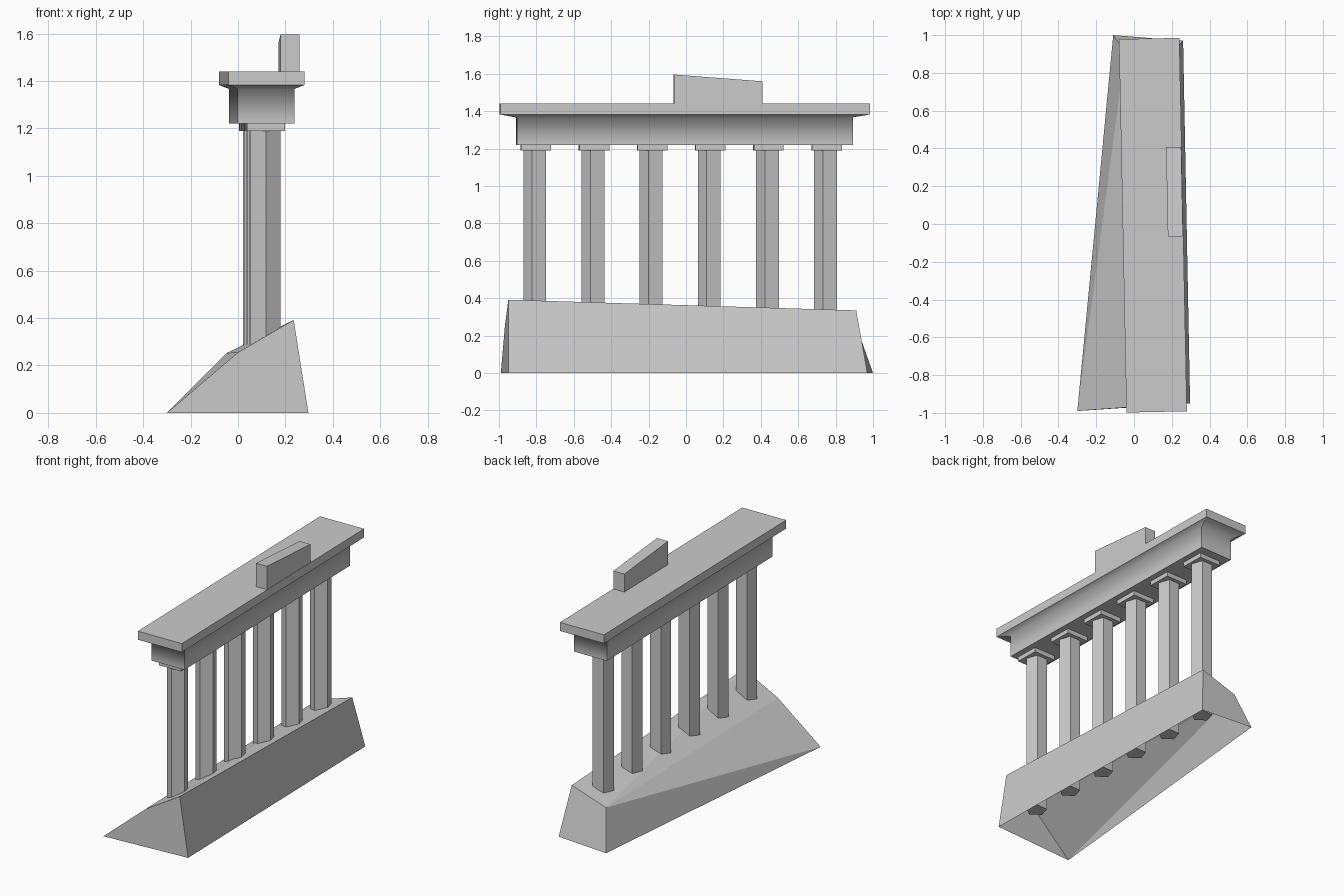
import bpy, bmesh, math
from mathutils import Matrix, Vector

if "Cube" in bpy.data.objects:
    bpy.data.objects.remove(bpy.data.objects["Cube"])

# Shared frame of the colonnade: turned slightly about z
FRAME = Matrix.Translation((0.10, 0, 0)) @ Matrix.Rotation(math.radians(1.15), 4, 'Z')


def add_object(name, bm, frame=None, normals=True):
    if normals:
        bmesh.ops.recalc_face_normals(bm, faces=bm.faces)
    mesh = bpy.data.meshes.new(name)
    bm.to_mesh(mesh)
    bm.free()
    obj = bpy.data.objects.new(name, mesh)
    bpy.context.collection.objects.link(obj)
    if frame:
        obj.matrix_world = frame
    return obj


def loft(bm, rings):
    """Bridge equal rings of points and cap both ends."""
    vs = [[bm.verts.new(p) for p in ring] for ring in rings]
    n = len(vs[0])
    for a, b in zip(vs, vs[1:]):
        for i in range(n):
            bm.faces.new((a[i], a[(i + 1) % n], b[(i + 1) % n], b[i]))
    bm.faces.new(vs[0][::-1])
    bm.faces.new(vs[-1])


def rect(x, y0, y1, z):
    return [(-x, y0, z), (x, y0, z), (x, y1, z), (-x, y1, z)]


# Base: sloping shell, open underneath
bm = bmesh.new()
A, B, C, D, E, F, G, H = [bm.verts.new(p) for p in (
    (-0.30, -0.99, 0), (0.297, -0.95, 0), (0.26, 0.97, 0), (-0.11, 1.0, 0),
    (0.235, -0.95, 0.392), (0.206, 0.91, 0.335),
    (0.0, -0.968, 0.255), (-0.047, 0.91, 0.253))]
for f in ((A, B, E, G), (B, C, F, E), (C, D, H, F),
          (A, G, H), (A, H, D), (G, E, H), (E, F, H)):
    bm.faces.new(f)
add_object("sloping_base", bm)

# Columns: five-sided shafts with square caps
for i in range(6):
    y = -0.803 + i * 0.311
    bm = bmesh.new()
    ring = [(0.067 * math.cos(math.radians(-90 + 72 * k)),
             y + 0.067 * math.sin(math.radians(-90 + 72 * k))) for k in range(5)]
    loft(bm, [[(px, py, z) for px, py in ring] for z in (0.12, 1.195)])
    add_object(f"column_{i + 1}", bm, FRAME)

    bm = bmesh.new()
    loft(bm, [rect(0.08, y - 0.08, y + 0.08, z) for z in (1.19, 1.222)])
    add_object(f"column_cap_{i + 1}", bm, FRAME)

# Entablature: beam flaring out to a flat cornice slab
bm = bmesh.new()
loft(bm, [rect(0.12, -0.907, 0.89, 1.22), rect(0.12, -0.907, 0.89, 1.367),
          rect(0.16, -0.995, 0.982, 1.383), rect(0.16, -0.995, 0.982, 1.44)])
for f in bm.faces:
    f.smooth = True
for e in bm.edges:
    # only the joint between beam and flare is shaded smooth
    e.smooth = all(abs(v.co.z - 1.367) < 0.001 for v in e.verts)
add_object("entablature", bm, FRAME)

# Broken block on the cornice, its top sloping to the back
bm = bmesh.new()
loft(bm, [[(0.078, -0.068, z0), (0.158, -0.068, z0), (0.158, 0.405, z1), (0.078, 0.405, z1)]
          for z0, z1 in ((1.435, 1.435), (1.596, 1.56))])
add_object("upper_block", bm, FRAME)
